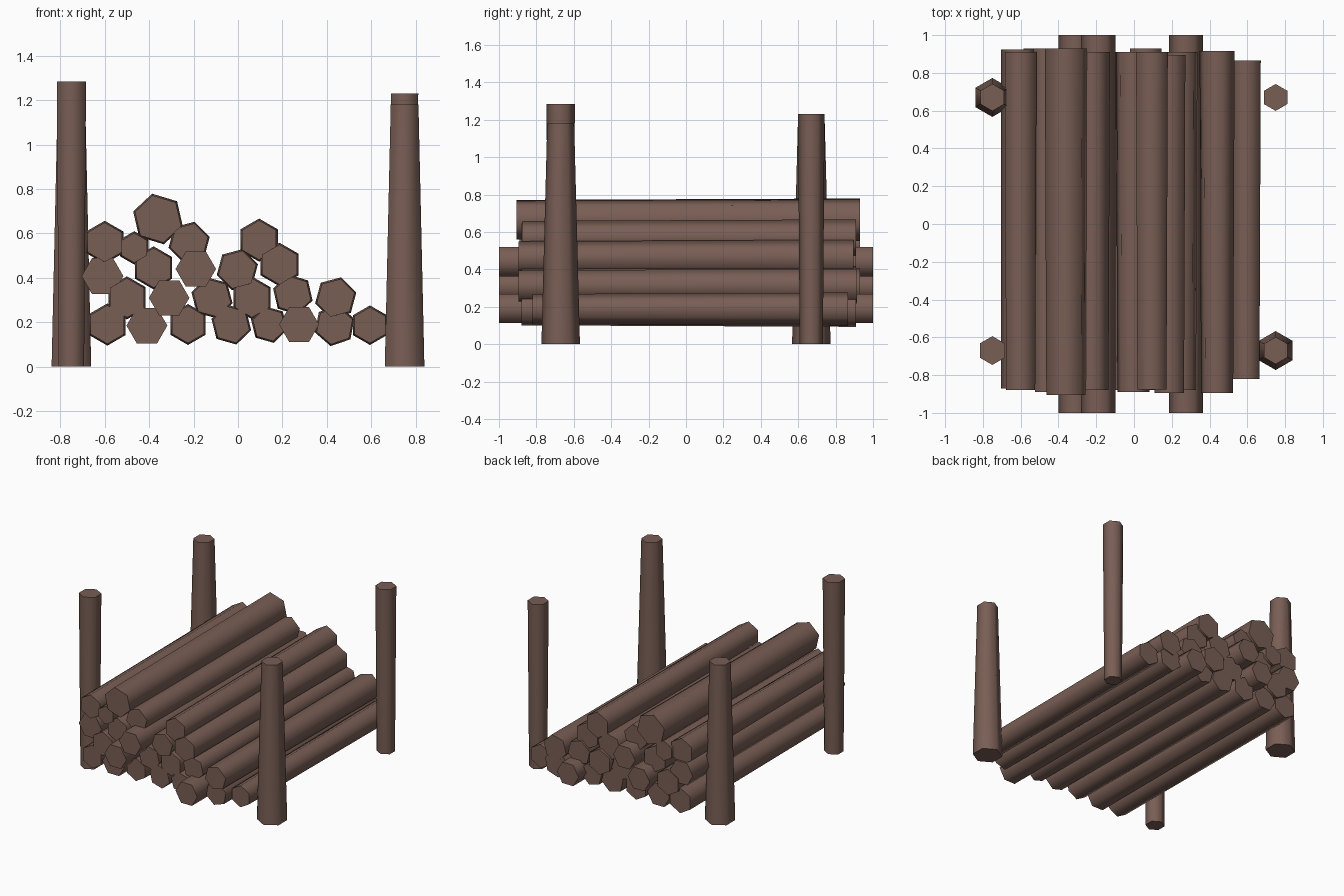
import bpy, bmesh, math
from mathutils import Vector

if "Cube" in bpy.data.objects:
    bpy.data.objects.remove(bpy.data.objects["Cube"])

wood = bpy.data.materials.new("brown_wood")
wood.diffuse_color = (0.19, 0.112, 0.09, 1)
wood.use_nodes = True
wood.node_tree.nodes["Principled BSDF"].inputs["Base Color"].default_value = wood.diffuse_color


def hex_prism(name, start, end, r0, r1, u, v, angle):
    """Six-sided tapered bar from start to end; u, v span the cross-section."""
    bm = bmesh.new()
    rings = []
    for c, r in ((start, r0), (end, r1)):
        ring = []
        for i in range(6):
            a = math.radians(angle + 60 * i)
            ring.append(bm.verts.new(Vector(c) + r * (math.cos(a) * Vector(u) + math.sin(a) * Vector(v))))
        rings.append(ring)
    for i in range(6):
        j = (i + 1) % 6
        f = bm.faces.new((rings[0][i], rings[0][j], rings[1][j], rings[1][i]))
        f.smooth = True      # soft sides, flat end caps
    bm.faces.new(rings[0])
    bm.faces.new(rings[1])
    bmesh.ops.recalc_face_normals(bm, faces=bm.faces)
    me = bpy.data.meshes.new(name)
    bm.to_mesh(me)
    bm.free()
    me.materials.append(wood)
    ob = bpy.data.objects.new(name, me)
    bpy.context.collection.objects.link(ob)


# Corner posts: x, y, height, base radius, top radius
posts = {
    "front_left_post": (-0.75, -0.67, 1.285, 0.066, 0.076),
    "front_right_post": (0.75, -0.67, 1.18, 0.103, 0.072),
    "back_left_post": (-0.75, 0.67, 1.18, 0.103, 0.072),
    "back_right_post": (0.75, 0.67, 1.23, 0.062, 0.071),
}
for name, (x, y, h, r0, r1) in posts.items():
    hex_prism(name, (x, y, 0), (x, y, h), r0, r1, (1, 0, 0), (0, 1, 0), 90)


def log(name, x, z, r, angle, y0=-0.88, y1=0.91, grow=0.008):
    hex_prism(name, (x, y0, z), (x, y1, z), r - grow, r, (1, 0, 0), (0, 0, 1), angle)


# Stacked logs, bottom row upward
log("bottom_log_1", -0.588, 0.19, 0.095, 90)
log("bottom_log_2", -0.41, 0.185, 0.092, 0, grow=0)
log("bottom_log_3", -0.225, 0.19, 0.092, 90)
log("bottom_log_4", -0.03, 0.19, 0.093, 104)
log("bottom_log_5", 0.14, 0.19, 0.085, 104)
log("bottom_log_6", 0.275, 0.19, 0.09, 0, -1, 1, 0)
log("bottom_log_7", 0.435, 0.185, 0.094, 79)
log("bottom_log_8", 0.594, 0.187, 0.089, 90, -0.82, 0.865)

log("second_log_1", -0.50, 0.31, 0.097, 90, -0.88, 0.93)
log("second_log_2", -0.31, 0.31, 0.091, 0, -1, 1, 0)
log("second_log_3", -0.117, 0.31, 0.096, 105)
log("second_log_4", 0.063, 0.31, 0.096, 90, -0.88, 0.93)
log("second_log_5", 0.247, 0.325, 0.093, 103)
log("second_log_6", 0.44, 0.31, 0.096, 75, -0.895, 0.915)

log("third_log_1", -0.61, 0.408, 0.094, 0, -0.87, 0.925, 0)
log("third_log_2", -0.38, 0.445, 0.097, 90)
log("third_log_3", -0.19, 0.44, 0.091, 0, -1, 1, 0)
log("third_log_4", -0.003, 0.437, 0.096, 75, -0.89, 0.91)
log("third_log_5", 0.187, 0.46, 0.098, 90, -0.895, 0.895)

log("top_log_1", -0.60, 0.56, 0.097, 90, -0.88, 0.91)
log("top_log_2", -0.467, 0.535, 0.075, 90, -0.89, 0.93)
log("top_log_3", -0.36, 0.665, 0.117, 103, -0.905, 0.93)
log("top_log_4", -0.22, 0.56, 0.096, 75)
log("top_log_5", 0.095, 0.57, 0.097, 90, -0.875, 0.91)
